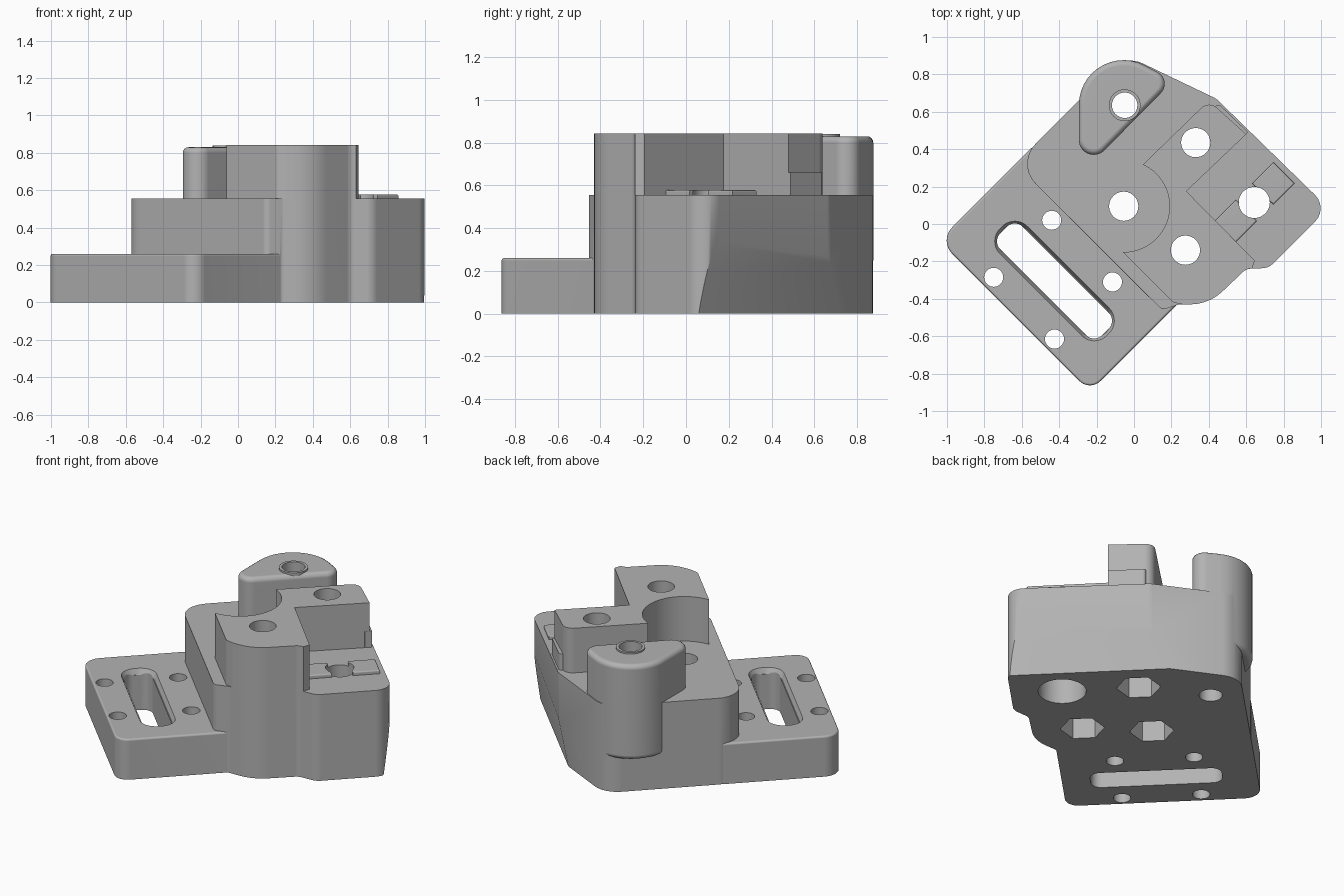
import bpy, bmesh, math
from mathutils import Vector

cube = bpy.data.objects.get("Cube")
if cube:
    bpy.data.objects.remove(cube, do_unlink=True)

grey = bpy.data.materials.new("matte_grey")
grey.use_nodes = True
grey.diffuse_color = (0.45, 0.45, 0.45, 1)
grey.node_tree.nodes["Principled BSDF"].inputs["Base Color"].default_value = grey.diffuse_color

S = math.sqrt(0.5)


def uv(u, v, r=0):
    """Diagonal coordinates: u runs to front right, v to back right."""
    return ((u + v) * S, (v - u) * S, r)


def outline(corners, step=math.radians(9)):
    """Polygon with each corner (x, y, radius) rounded."""
    pts = []
    for i, (x, y, r) in enumerate(corners):
        p = Vector((x, y))
        if r == 0:
            pts.append(p)
            continue
        a = (Vector(corners[i - 1][:2]) - p).normalized()
        b = (Vector(corners[(i + 1) % len(corners)][:2]) - p).normalized()
        half = a.angle(b) / 2
        centre = p + (a + b).normalized() * r / math.sin(half)
        start = p + a * r / math.tan(half) - centre
        end = p + b * r / math.tan(half) - centre
        turn = math.atan2(start.x * end.y - start.y * end.x, start.dot(end))
        n = max(3, round(abs(turn) / step))
        for k in range(n + 1):
            t = turn * k / n
            c, s = math.cos(t), math.sin(t)
            pts.append(centre + Vector((start.x * c - start.y * s, start.x * s + start.y * c)))
    return pts


def circle(x, y, r, n=40, turn=0.0):
    return [Vector((x + r * math.cos(turn + k * math.tau / n),
                    y + r * math.sin(turn + k * math.tau / n))) for k in range(n)]


def prism(name, pts, z0, z1, bevel=0, rule=None, slope=None):
    """Extruded outline; rim edges that pass the rule are rounded."""
    bm = bmesh.new()
    base = bm.faces.new([bm.verts.new((p.x, p.y, z0)) for p in pts])
    grown = bmesh.ops.extrude_face_region(bm, geom=[base])["geom"]
    bmesh.ops.translate(bm, vec=(0, 0, z1 - z0),
                        verts=[g for g in grown if isinstance(g, bmesh.types.BMVert)])
    bmesh.ops.recalc_face_normals(bm, faces=bm.faces)
    if bevel:
        rim = [e for e in bm.edges if abs(e.verts[0].co.z - e.verts[1].co.z) < 1e-5
               and rule((e.verts[0].co + e.verts[1].co) / 2)]
        bmesh.ops.bevel(bm, geom=rim, offset=bevel, segments=4, profile=0.5,
                        affect='EDGES', clamp_overlap=True)
    if slope:
        cut = bmesh.ops.bisect_plane(bm, geom=bm.verts[:] + bm.edges[:] + bm.faces[:],
                                     plane_co=slope[0], plane_no=slope[1], clear_outer=True)
        bmesh.ops.holes_fill(bm, edges=[g for g in cut["geom_cut"]
                                        if isinstance(g, bmesh.types.BMEdge)])
        bmesh.ops.recalc_face_normals(bm, faces=bm.faces)
    mesh = bpy.data.meshes.new(name)
    bm.to_mesh(mesh)
    bm.free()
    mesh.materials.append(grey)
    ob = bpy.data.objects.new(name, mesh)
    bpy.context.collection.objects.link(ob)
    return ob


def combine(target, other, operation):
    bpy.context.view_layer.objects.active = target
    mod = target.modifiers.new("combine", 'BOOLEAN')
    mod.operation, mod.object, mod.solver = operation, other, 'EXACT'
    bpy.ops.object.modifier_apply(modifier=mod.name)
    bpy.data.objects.remove(other, do_unlink=True)


# Main block, with a slightly undercut back right wall
front_arc = [(0.40, -0.43, 0.25), (0.60, -0.24, 0.06)]
body = prism("bracket_body", outline(
    [uv(-0.675, -0.22, 0.15), (0.15, -0.46, 0.04), (0.24, -0.43, 0.04)] + front_arc +
    [(0.72, -0.235, 0.08), (1.04, 0.085, 0.10), (0.44, 0.67, 0.08), (-0.05, 0.905, 0.15)]),
    0, 0.555, 0.025, lambda c: c.z > 0.5 and c.x < 0.17 and c.y < 0.55,
    (uv(0, 0.775)[:2] + (0.2,), (S, S, -0.15)))

# Low mounting flange
flange = prism("flange", outline([uv(-0.675, -0.80, 0.10), uv(0.467, -0.80, 0.08),
                                  uv(0.467, -0.10), uv(-0.675, -0.10)]),
               0, 0.26, 0.012, lambda c: c.z > 0.2 and (c.x + c.y) * S < -0.3)
combine(body, flange, 'UNION')

# Tower with a round bite on its inner side
tower = prism("tower", outline(
    [(-0.10, -0.11, 0), (0.21, -0.42, 0.03), (0.26, -0.43, 0.03)] + front_arc +
    [(0.632, -0.238, 0), (0.645, -0.195, 0), (0.28, 0.175, 0), (0.60, 0.48, 0),
     (0.40, 0.66, 0.06), (0.05, 0.32, 0)]), 0.5, 0.842)
combine(tower, prism("bite", circle(-0.055, 0.095, 0.245, 64), 0.4, 1), 'DIFFERENCE')
combine(body, tower, 'UNION')
ledge = prism("tower_ledge", outline([(0.36, 0.55, 0), (0.58, 0.46, 0), (0.61, 0.49, 0),
                                      (0.45, 0.645, 0.02)]), 0.5, 0.66)
combine(body, ledge, 'UNION')

# Rounded back boss with a raised collar
boss = prism("boss", outline([(-0.295, 0.255, 0.08), (0.21, 0.767, 0.07), (-0.295, 1.036, 0.24)]),
             0.22, 0.83, 0.03, lambda c: True)
combine(body, boss, 'UNION')
combine(body, prism("collar", circle(-0.05, 0.635, 0.085), 0.75, 0.84), 'UNION')

# Two raised pads on the right shelf
for cu, cv in ((0.373, 0.68), (0.373, 0.396)):
    h = 0.08
    pad = prism("pad", outline([uv(cu - h, cv - h), uv(cu + h, cv - h),
                                uv(cu + h, cv + h), uv(cu - h, cv + h)]),
                0.5, 0.578, 0.008, lambda c: c.z > 0.55)
    combine(body, pad, 'UNION')

# Bolt holes with hexagonal nut pockets underneath
for x, y in ((-0.055, 0.095), (0.33, 0.435), (0.275, -0.14)):
    combine(body, prism("bolt_hole", circle(x, y, 0.078), -0.1, 1), 'DIFFERENCE')
    combine(body, prism("nut_pocket", circle(x, y, 0.13, 6, -math.pi / 4), -0.1, 0.18), 'DIFFERENCE')

# Shelf hole with counterbore, boss hole and flange holes
combine(body, prism("shelf_hole", circle(0.643, 0.115, 0.083), -0.1, 1), 'DIFFERENCE')
combine(body, prism("counterbore", circle(0.643, 0.115, 0.14), -0.1, 0.2), 'DIFFERENCE')
combine(body, prism("boss_hole", circle(-0.05, 0.635, 0.068), -0.1, 1), 'DIFFERENCE')
for x, y in ((-0.44, 0.02), (-0.75, -0.285), (-0.115, -0.31), (-0.425, -0.615)):
    combine(body, prism("flange_hole", circle(x, y, 0.051, 28), -0.1, 0.4), 'DIFFERENCE')


# Long flange slot with a stepped, chamfered rim
def slot(length, width, r):
    l, w = length / 2, width / 2
    return outline([uv(-0.085 + a * l, -0.516 + b * w, r)
                    for a, b in ((-1, -1), (1, -1), (1, 1), (-1, 1))])


combine(body, prism("slot", slot(0.77, 0.17, 0.06), -0.1, 0.4), 'DIFFERENCE')
rim = prism("slot_rim", slot(0.84, 0.24, 0.095), 0.225, 0.30)
for v in rim.data.vertices:
    if v.co.z < 0.26:
        u, w = (v.co.x - v.co.y) * S + 0.085, (v.co.x + v.co.y) * S + 0.516
        u -= math.copysign(min(0.03, abs(u)), u)
        w -= math.copysign(min(0.03, abs(w)), w)
        v.co.x, v.co.y = uv(u - 0.085, w - 0.516)[:2]
combine(body, rim, 'DIFFERENCE')

# Smooth curved walls, crisp edges
bpy.ops.object.select_all(action='DESELECT')
body.select_set(True)
bpy.context.view_layer.objects.active = body
bpy.ops.object.shade_smooth_by_angle(angle=math.radians(28))
weighted = body.modifiers.new("weighted_normals", 'WEIGHTED_NORMAL')
weighted.keep_sharp = True
